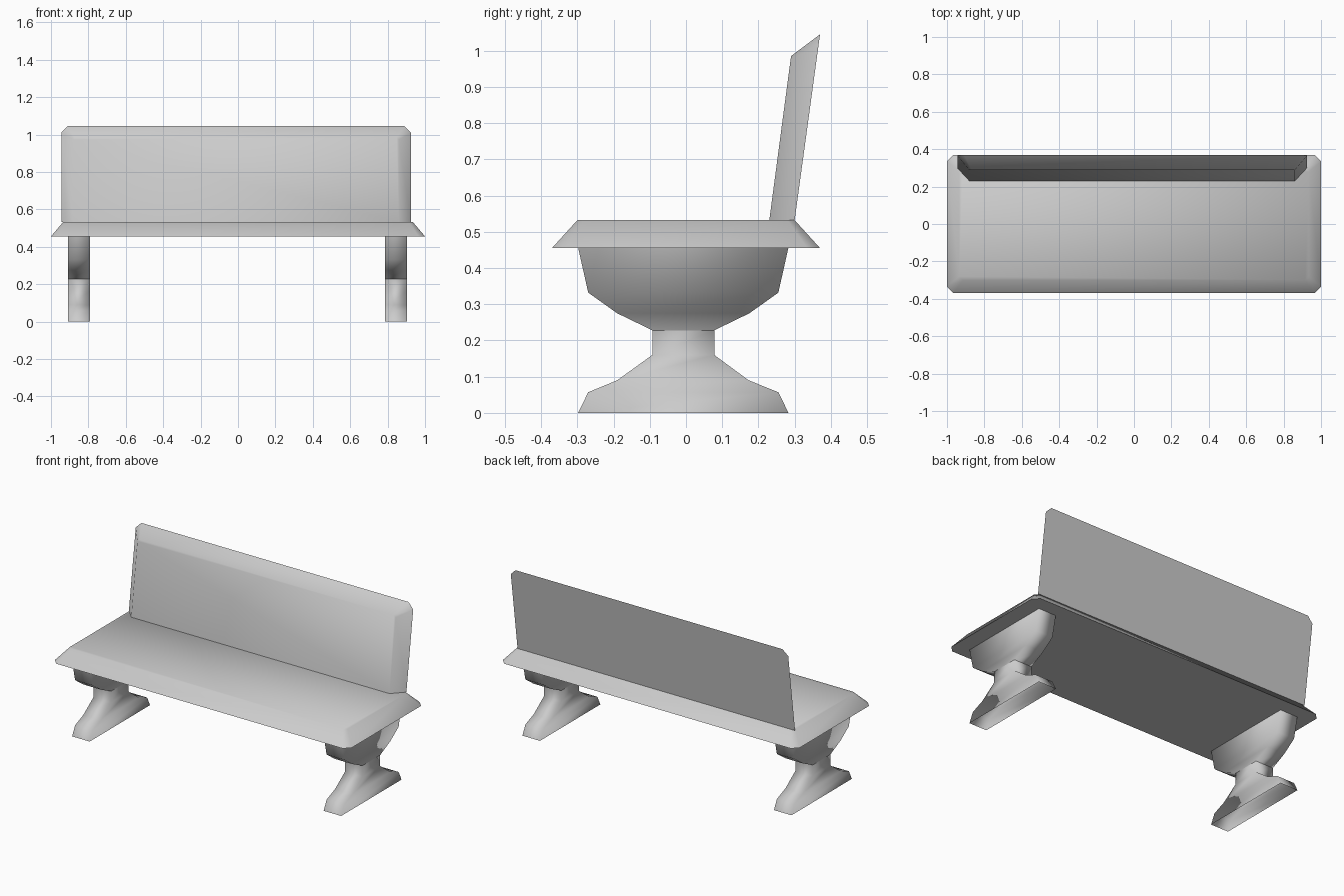
import bpy
import math

if "Cube" in bpy.data.objects:
    bpy.data.objects.remove(bpy.data.objects["Cube"])

grey = bpy.data.materials.new("light_grey")
grey.diffuse_color = (0.6, 0.6, 0.6, 1)
grey.use_nodes = True
grey.node_tree.nodes["Principled BSDF"].inputs["Base Color"].default_value = grey.diffuse_color


def loft(name, rings, cap_start=True, cap_end=True, angle=None):
    """Skin a stack of point rings; smooth fully, or keep edges above angle sharp."""
    n = len(rings[0])
    verts = [p for ring in rings for p in ring]
    faces = []
    for r in range(len(rings) - 1):
        for i in range(n):
            j = (i + 1) % n
            faces.append((r * n + i, r * n + j, r * n + n + j, r * n + n + i))
    if cap_start:
        faces.append(tuple(reversed(range(n))))
    if cap_end:
        faces.append(tuple(range(len(verts) - n, len(verts))))
    mesh = bpy.data.meshes.new(name)
    mesh.from_pydata(verts, [], faces)
    mesh.materials.append(grey)
    obj = bpy.data.objects.new(name, mesh)
    bpy.context.collection.objects.link(obj)
    bpy.ops.object.select_all(action='DESELECT')
    obj.select_set(True)
    bpy.context.view_layer.objects.active = obj
    if angle is None:
        bpy.ops.object.shade_smooth()
    else:
        bpy.ops.object.shade_smooth_by_angle(angle=math.radians(angle))
    return obj


def clipped_rect(hx, hy, c, z):
    """Rectangle with clipped corners, counter-clockwise."""
    return [(-hx + c, -hy, z), (hx - c, -hy, z), (hx, -hy + c, z), (hx, hy - c, z),
            (hx - c, hy, z), (-hx + c, hy, z), (-hx, hy - c, z), (-hx, -hy + c, z)]


# Seat slab with sloping rim
loft("seat", [clipped_rect(1.0, 0.37, 0.035, 0.455),
              clipped_rect(0.935, 0.30, 0.02, 0.532)], angle=60)


# Leaning backrest: flat rear outline, smaller cushion face in front
def back_outline(x0, x1, y0, y1, z1, c):
    z0 = 0.532
    yc = y1 + (y0 - y1) * c / (z1 - z0)
    return [(x0, y0, z0), (x1, y0, z0), (x1, yc, z1 - c), (x1 - c, y1, z1),
            (x0 + c, y1, z1), (x0, yc, z1 - c)]


loft("backrest", [back_outline(-0.88, 0.86, 0.23, 0.29, 0.985, 0.012),
                  back_outline(-0.945, 0.925, 0.30, 0.37, 1.045, 0.035)][::-1],
     angle=60).data.flip_normals()

# Legs: each is a flared foot below a bowl-shaped bracket
foot = [(0, -0.298, 0.283), (0.057, -0.27, 0.255), (0.09, -0.19, 0.173),
        (0.16, -0.093, 0.078), (0.228, -0.093, 0.078)]
bracket = [(0.228, -0.093, 0.078), (0.275, -0.19, 0.175),
           (0.332, -0.27, 0.255), (0.457, -0.298, 0.283)]
for side, cx in (("left", -0.85), ("right", 0.845)):
    for part, levels in (("foot", foot), ("bracket", bracket)):
        a, b = cx - 0.059, cx + 0.059
        rings = [[(a, y0, z), (b, y0, z), (b, y1, z), (a, y1, z)]
                 for z, y0, y1 in levels]
        loft(f"{side}_{part}", rings, cap_start=False, cap_end=False)

# Consistent outward normals on the closed parts
import bmesh
for name in ("seat", "backrest"):
    mesh = bpy.data.objects[name].data
    bm = bmesh.new()
    bm.from_mesh(mesh)
    bmesh.ops.recalc_face_normals(bm, faces=bm.faces)
    bm.to_mesh(mesh)
    bm.free()
